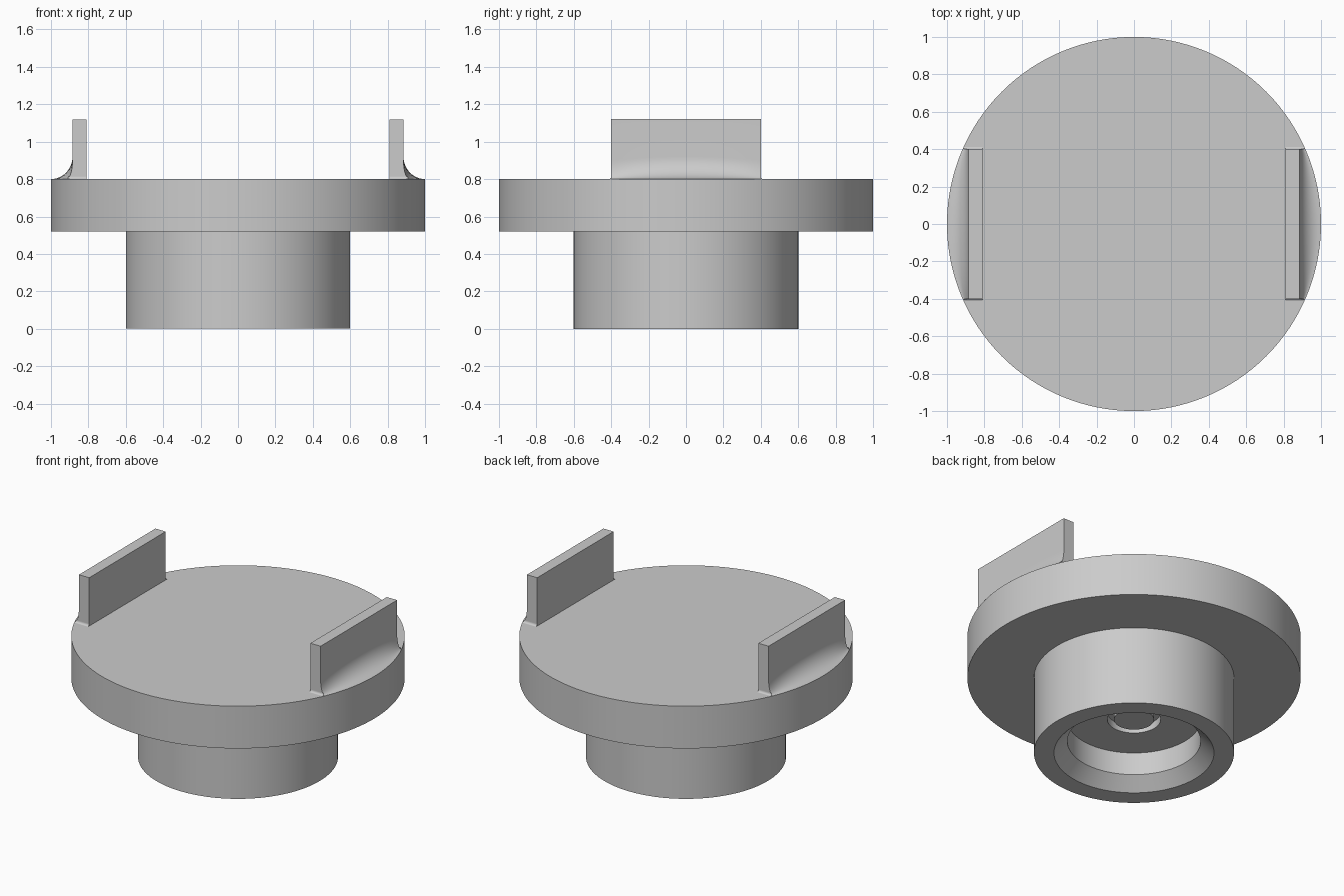
import bpy, bmesh, math

cube = bpy.data.objects.get("Cube")
if cube:
    bpy.data.objects.remove(cube, do_unlink=True)

grey = bpy.data.materials.new("plain grey")
grey.use_nodes = True
colour = (0.6, 0.6, 0.6, 1)
grey.diffuse_color = colour
grey.node_tree.nodes["Principled BSDF"].inputs["Base Color"].default_value = colour

TOP = 0.8            # top of the flange
INNER, OUTER = 0.81, 0.885   # lug wall faces
HALF = 0.4           # half length of a lug
STEPS = 12


def finish(name, bm, mirror=False):
    bmesh.ops.remove_doubles(bm, verts=bm.verts, dist=1e-5)
    bmesh.ops.recalc_face_normals(bm, faces=bm.faces)
    mesh = bpy.data.meshes.new(name)
    bm.to_mesh(mesh)
    bm.free()
    mesh.materials.append(grey)
    obj = bpy.data.objects.new(name, mesh)
    bpy.context.collection.objects.link(obj)
    bpy.ops.object.select_all(action='DESELECT')
    obj.select_set(True)
    bpy.context.view_layer.objects.active = obj
    bpy.ops.object.shade_smooth_by_angle(angle=math.radians(30))
    if mirror:
        obj.modifiers.new("Mirror", 'MIRROR').use_axis[0] = True
    return obj


def loft(bm, sections):
    """Skin a row of closed sections and cap both ends."""
    rows = [[bm.verts.new(p) for p in s] for s in sections]
    for a, b in zip(rows, rows[1:]):
        for i in range(len(a)):
            j = (i + 1) % len(a)
            bm.faces.new((a[i], a[j], b[j], b[i]))
    bm.faces.new(rows[0])
    bm.faces.new(rows[-1])


def cove(width, height):
    """Concave quarter curve from the wall down to the floor."""
    angles = [math.pi / 2 * i / STEPS for i in range(STEPS + 1)]
    return [(width * (1 - math.cos(a)), height * (1 - math.sin(a))) for a in angles]


# Flange and hollow stem, turned from one profile (radius, height)
profile = [(0, TOP), (1, TOP), (1, 0.52), (0.6, 0.52), (0.6, 0), (0.48, 0),
           (0.4, 0.08), (0.4, 0.23), (0.16, 0.23), (0.16, 0.28),
           (0.12, 0.28), (0.12, 0.23), (0, 0.23)]
bm = bmesh.new()
verts = [bm.verts.new((r, 0, z)) for r, z in profile]
edges = [bm.edges.new(pair) for pair in zip(verts, verts[1:])]
bmesh.ops.spin(bm, geom=verts + edges, cent=(0, 0, 0), axis=(0, 0, 1),
               angle=math.tau, steps=128)
finish("flanged_stem", bm)

# Upright lugs whose outer cove runs out to the round rim
bm = bmesh.new()
sections = []
for i in range(33):
    y = HALF * (i / 16 - 1)
    rim = math.sqrt(1 - y * y) - OUTER
    height = 0.12 - 0.02 * (y / HALF) ** 2
    points = [(INNER, TOP), (INNER, 1.12), (OUTER, 1.12)]
    points += [(OUTER + dx, TOP + dz) for dx, dz in cove(rim, height)]
    sections.append([(x, y, z) for x, z in points])
loft(bm, sections)
finish("lug", bm, mirror=True)

# Small coves at both ends of each lug
bm = bmesh.new()
for side in (-1, 1):
    outline = [(0, 0)] + cove(0.013, 0.015)
    loft(bm, [[(x, side * (HALF + dy), TOP + dz) for dy, dz in outline]
              for x in (INNER, 0.908)])
finish("lug_end_cove", bm, mirror=True)
